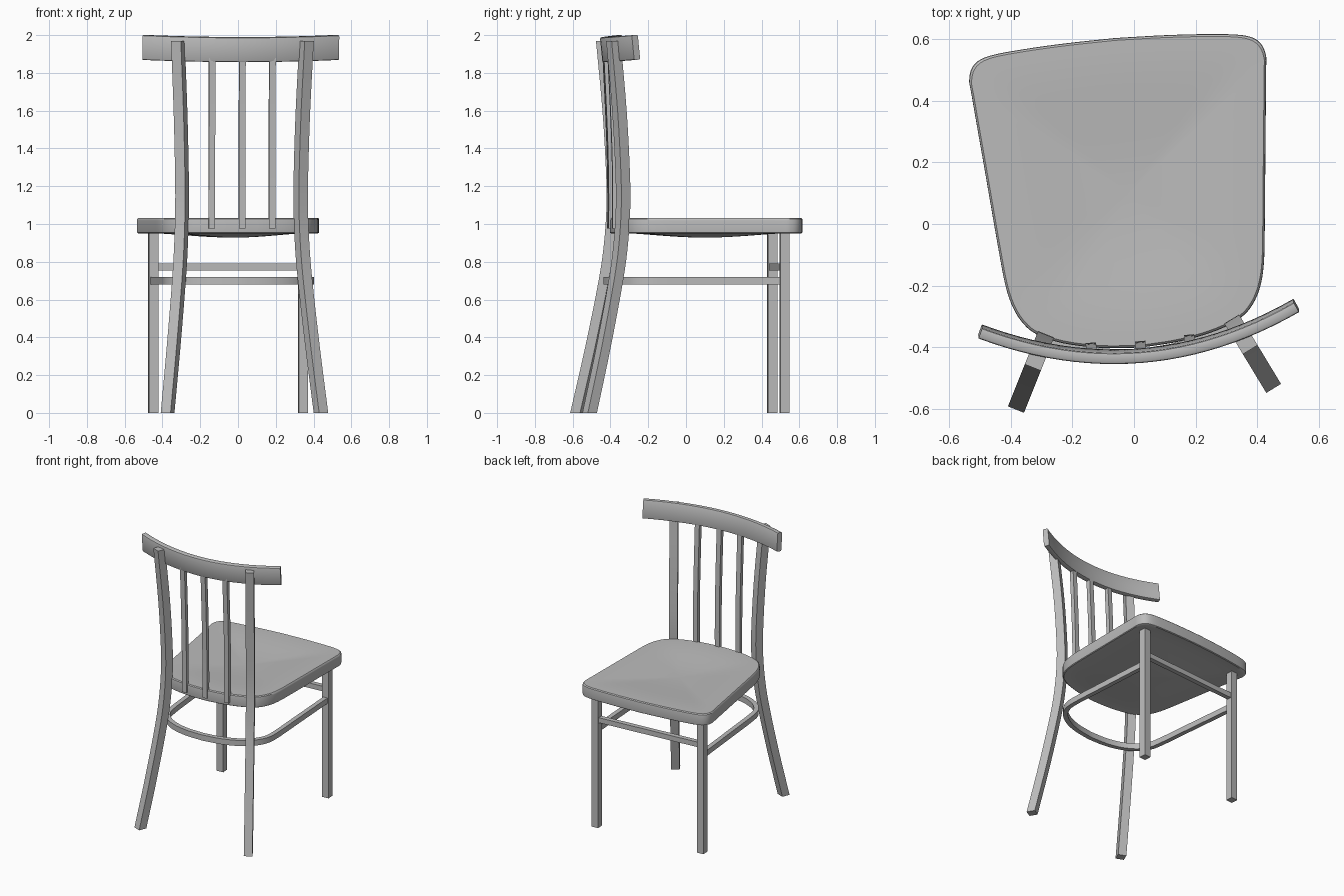
import bpy, bmesh, math
from mathutils import Vector, Matrix

if "Cube" in bpy.data.objects:
    bpy.data.objects.remove(bpy.data.objects["Cube"])

# The whole chair is symmetric in its own frame, then turned slightly
PLACE = Matrix.Rotation(math.radians(4.7), 4, 'Z') @ Matrix.Translation((-0.0115, 0, 0))
grey = bpy.data.materials.new("plain grey")
grey.diffuse_color = (0.5, 0.5, 0.5, 1)
grey.use_nodes = True
grey.node_tree.nodes["Principled BSDF"].inputs["Base Color"].default_value = grey.diffuse_color


def loft(name, rings):
    """Skin a list of equal-sized closed rings and cap both ends."""
    bm = bmesh.new()
    vs = [[bm.verts.new(p) for p in r] for r in rings]
    n = len(rings[0])
    for a, b in zip(vs, vs[1:]):
        for i in range(n):
            j = (i + 1) % n
            bm.faces.new((a[i], a[j], b[j], b[i]))
    bm.faces.new(vs[0][::-1])
    bm.faces.new(vs[-1])
    bmesh.ops.recalc_face_normals(bm, faces=bm.faces)
    me = bpy.data.meshes.new(name)
    bm.to_mesh(me)
    bm.free()
    me.transform(PLACE)
    me.materials.append(grey)
    ob = bpy.data.objects.new(name, me)
    bpy.context.collection.objects.link(ob)
    bpy.ops.object.select_all(action='DESELECT')
    ob.select_set(True)
    bpy.context.view_layer.objects.active = ob
    bpy.ops.object.shade_smooth_by_angle(angle=math.radians(35))
    return ob


def spline(pts, steps=4):
    """Catmull-Rom curve through 2D points."""
    p = [Vector(q) for q in pts]
    p = [2 * p[0] - p[1]] + p + [2 * p[-1] - p[-2]]
    out = []
    for a, b, c, d in zip(p, p[1:], p[2:], p[3:]):
        for k in range(steps):
            t = k / steps
            out.append(0.5 * (2 * b + (c - a) * t + (2 * a - 5 * b + 4 * c - d) * t * t
                              + (3 * b - a - 3 * c + d) * t ** 3))
    return out + [p[-2]]


def mirrored(half):
    """Half path starting on the axis -> full path from -x to +x."""
    return [Vector((-q.x, q.y)) for q in half[:0:-1]] + half


def band(path, section):
    """Sweep a (side, height) section along a horizontal path."""
    rings = []
    for i, q in enumerate(path):
        t = (path[min(i + 1, len(path) - 1)] - path[max(i - 1, 0)]).normalized()
        n = Vector((t.y, -t.x))
        rings.append([Vector((q.x + n.x * s, q.y + n.y * s, z)) for s, z in section])
    return rings


def post(spine, direction, w, d):
    """Upright bar: spine of (x, y, z), rectangle w across and d along direction."""
    r = Vector(direction)
    s = Vector((-r.y, r.x))
    rings = []
    for x, y, z in spine:
        c = Vector((x, y))
        rings.append([(*(c + s * (a * w / 2) + r * (b * d / 2)), z)
                      for a, b in ((-1, -1), (1, -1), (1, 1), (-1, 1))])
    return rings


def rect(w, z0, z1):
    h = w / 2
    return [(-h, z0), (h, z0), (h, z1), (-h, z1)]


# Seat: rounded outline, dished top and sagging underside
half = spline([(0, .607), (.16, .603), (.3, .595), (.41, .583), (.462, .56), (.483, .515),
               (.479, .45), (.458, .22), (.435, -.035), (.421, -.165), (.402, -.24),
               (.372, -.295), (.33, -.333), (.25, -.367), (.13, -.392), (0, -.402)])
outline = half + [Vector((-q.x, q.y)) for q in half[-2:0:-1]]


def dish(s):
    return -0.024 * max(0, 1 - (s / 0.92) ** 2) ** 2


scales = [.03, .15, .3, .45, .6, .72, .84, .93]
profile = [(s, .952 + dish(s)) for s in scales] + [(.985, .95), (.997, .954), (1, .962)]
profile += [(1, 1.018), (.997, 1.027), (.985, 1.033)]
profile += [(s, 1.033 + dish(s)) for s in reversed(scales)]
loft("seat", [[(q.x * s, .1 + (q.y - .1) * s, z) for q in outline] for s, z in profile])

# Legs, one pair per side; rear legs sweep outward at the foot and top
lean = spline([(0, .207), (.35, .121), (.7, .045), (.9, .014), (1.1, 0),
               (1.3, .004), (1.6, .023), (1.97, .06)])
ang = math.radians(26.5)
for side, label in ((-1, "left"), (1, "right")):
    out = (side * math.sin(ang), -math.cos(ang))
    loft("rear_leg_" + label,
         post([(side * .315 + out[0] * q.y, -.359 + out[1] * q.y, q.x) for q in lean],
              out, .056, .056))
    loft("front_leg_" + label,
         post([(side * .398, .492, z) for z in (0, .96)], (0, 1), .05, .05))

# Crest rail: curved, tipped back, with softened edges
rail = [Vector((.515 * k / 12, -.428 + .121 * (k / 12) ** 2)) for k in range(13)]
h, b, z0, z1 = .018, .008, 1.858, 1.989
section = [(-h + b, z0), (h - b, z0), (h - b * .3, z0 + b * .3), (h, z0 + b),
           (h, z1 - b), (h - b * .3, z1 - b * .3), (h - b, z1), (-h + b, z1),
           (-h + b * .3, z1 - b * .3), (-h, z1 - b), (-h, z0 + b), (-h + b * .3, z0 + b * .3)]
rings = band(mirrored(rail), section)
for r in rings:
    for p in r:
        dy, dz = p.y + .428, p.z - 1.924
        p.y -= dz * .1
        p.z += dy * .095
loft("crest_rail", rings)

# Back slats
for k in (-1, 0, 1):
    loft("back_slat_%d" % (k + 2),
         post([(k * .16, (-.396 if k == 0 else -.388) - .5 * q.y, q.x)
               for q in spline([(.975, 0), (1.2, 0), (1.4, .008), (1.6, .023), (1.88, .05)])],
              (0, 1), .034, .03))

# Front stretcher
loft("front_stretcher", band([Vector((-.39, .492)), Vector((.39, .492))], rect(.034, .755, .791)))

# U-shaped stretcher running from the front legs around the back
hoop = spline([(0, -.422), (.13, -.409), (.24, -.375), (.325, -.318), (.372, -.245),
               (.386, -.15), (.391, .1), (.398, .48)])
loft("hoop_stretcher", band(mirrored(hoop), rect(.032, .68, .72)))
